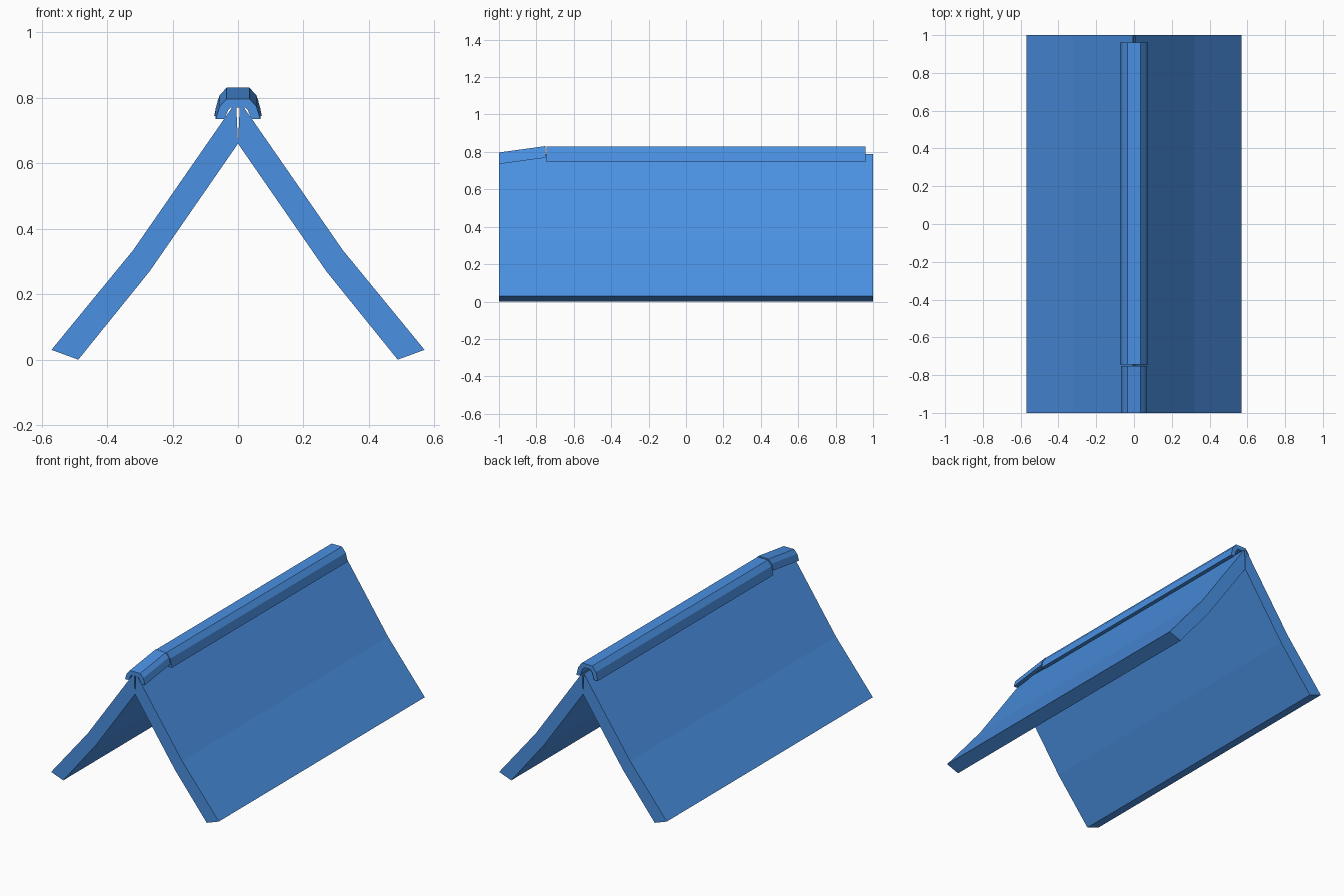
import bpy
import bmesh

cube = bpy.data.objects.get("Cube")
if cube:
    bpy.data.objects.remove(cube, do_unlink=True)

blue = bpy.data.materials.new("roof_blue")
blue.use_nodes = True
colour = (0.0685, 0.279, 0.76, 1)
blue.diffuse_color = colour
blue.node_tree.nodes["Principled BSDF"].inputs["Base Color"].default_value = colour


def loft(name, front, back, y0, y1):
    """Solid between two matching x-z outlines, one at y0 and one at y1."""
    bm = bmesh.new()
    a = [bm.verts.new((x, y0, z)) for x, z in front]
    b = [bm.verts.new((x, y1, z)) for x, z in back]
    bm.faces.new(a)
    bm.faces.new(b[::-1])
    n = len(a)
    for i in range(n):
        j = (i + 1) % n
        bm.faces.new((a[i], b[i], b[j], a[j]))
    bmesh.ops.recalc_face_normals(bm, faces=bm.faces)
    mesh = bpy.data.meshes.new(name)
    bm.to_mesh(mesh)
    bm.free()
    mesh.materials.append(blue)
    obj = bpy.data.objects.new(name, mesh)
    bpy.context.collection.objects.link(obj)
    return obj


def cap_outline(half_width, top, height, wall=0.026):
    """Inverted trough: outer skin one way, inner skin back."""
    outer = [(half_width, top - height), (half_width * 0.83, top - height * 0.38),
             (0.035, top)]
    inner = [(0.022, top - wall), (half_width * 0.83 - wall, top - height * 0.38 - 0.012),
             (half_width - wall, top - height)]
    def flip(points):
        return [(-x, z) for x, z in reversed(points)]
    return outer + flip(outer) + flip(inner) + inner


# Two slightly bent roof slopes that meet at the ridge
slope = [(0, 0.66), (0.27, 0.27), (0.488, 0), (0.57, 0.03), (0.32, 0.335), (0.006, 0.788)]
for side, sign in (("left", 1), ("right", -1)):
    outline = [(sign * x, z) for x, z in slope]
    loft(side + "_roof_slope", outline, outline, -1, 1)

# Long level ridge cap
ridge = cap_outline(0.073, 0.828, 0.083)
loft("ridge_cap", ridge, ridge, -0.745, 0.96)

# Short end cap, sloping down to the front
loft("front_ridge_cap", cap_outline(0.068, 0.797, 0.062),
     cap_outline(0.068, 0.831, 0.062), -1, -0.752)
